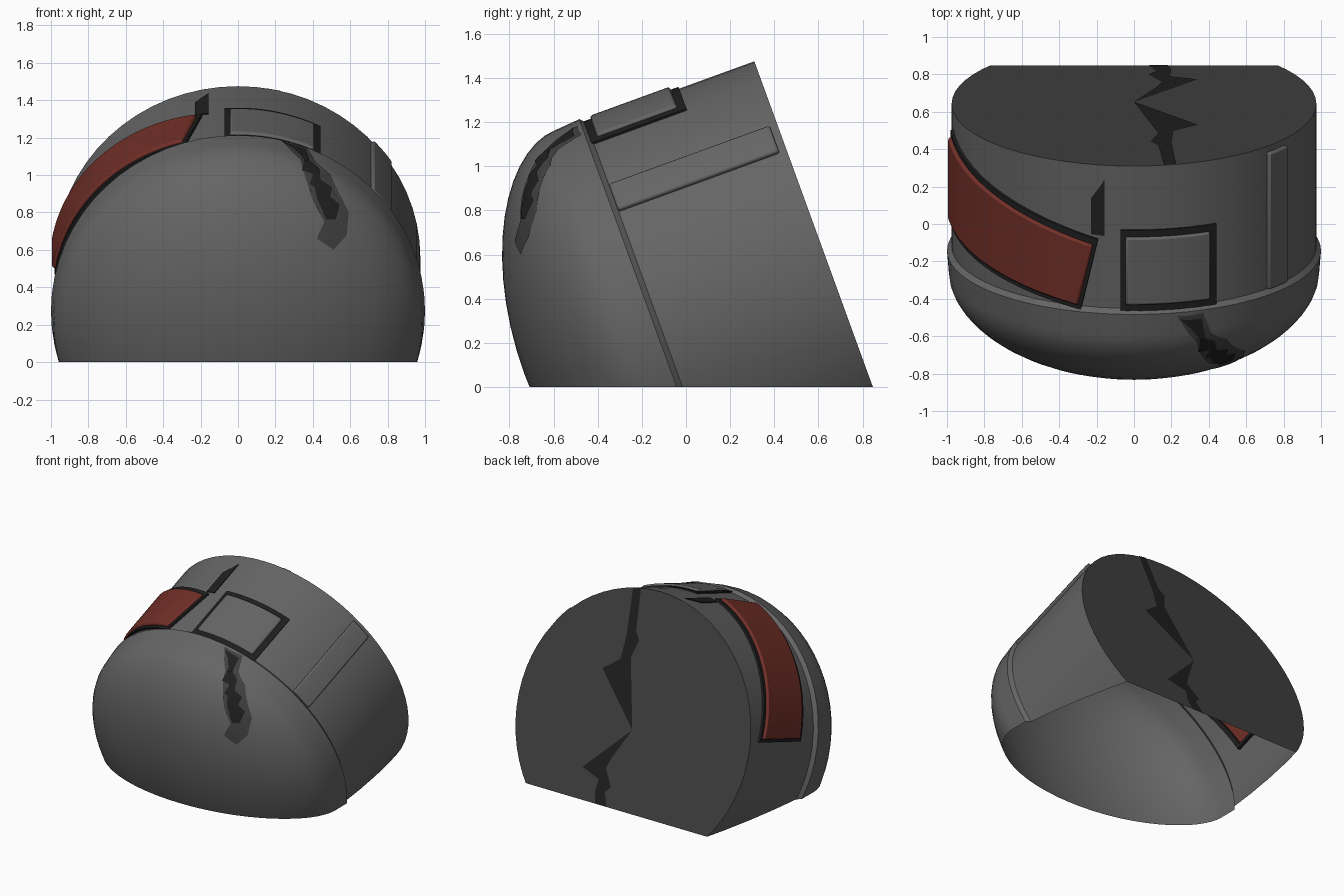
import bpy, bmesh
from math import sin, cos, radians, pi
from mathutils import Vector
from mathutils.bvhtree import BVHTree

cube = bpy.data.objects.get("Cube")
if cube:
    bpy.data.objects.remove(cube)


def material(name, rgb):
    m = bpy.data.materials.new(name)
    m.use_nodes = True
    m.diffuse_color = (*rgb, 1)
    m.node_tree.nodes["Principled BSDF"].inputs["Base Color"].default_value = (*rgb, 1)
    return m


GREY = material("mid grey", (0.13, 0.13, 0.13))
DARK = material("dark grey", (0.052, 0.052, 0.052))
BLACK = material("near black", (0.014, 0.014, 0.014))
RED = material("dull red", (0.17, 0.029, 0.021))

R = 0.975                       # barrel radius
TILT = radians(20)
BACK = Vector((0, 0.643, 0.559))  # centre of the back disc


def place(deg, s, r):
    """Point at an angle from the top, distance s forward of the back disc, radius r."""
    a = radians(deg)
    v = r * cos(a)
    return BACK + Vector((r * sin(a), -s * cos(TILT) - v * sin(TILT),
                          -s * sin(TILT) + v * cos(TILT)))


def finish(bm, name, mat, bevel=0, smooth=True):
    me = bpy.data.meshes.new(name)
    bm.to_mesh(me)
    bm.free()
    ob = bpy.data.objects.new(name, me)
    bpy.context.collection.objects.link(ob)
    me.materials.append(mat)
    if bevel:
        mod = ob.modifiers.new("soft_edges", "BEVEL")
        mod.width, mod.segments, mod.limit_method = bevel, 2, "ANGLE"
        mod.angle_limit = radians(40)
    if smooth:
        bpy.ops.object.select_all(action="DESELECT")
        ob.select_set(True)
        bpy.context.view_layer.objects.active = ob
        bpy.ops.object.shade_smooth_by_angle(angle=radians(35))
    return ob


def cut_at_ground(bm):
    bmesh.ops.bisect_plane(bm, geom=bm.verts[:] + bm.edges[:] + bm.faces[:],
                           plane_co=(0, 0, 0), plane_no=(0, 0, -1), clear_outer=True)


def curved_slab(name, corners, r0, r1, mat, bevel=0, n=20):
    """Slab wrapped on the barrel; corners are (angle, s): start back/front, end front/back."""
    a, b, c, d = [Vector(p) for p in corners]
    bm = bmesh.new()
    rings = []
    for i in range(n + 1):
        back, front = a.lerp(d, i / n), b.lerp(c, i / n)
        rings.append([bm.verts.new(place(p[0], p[1], r)) for p, r in
                      ((back, r0), (front, r0), (front, r1), (back, r1))])
    for p, q in zip(rings, rings[1:]):
        for k in range(4):
            bm.faces.new((p[k], p[(k + 1) % 4], q[(k + 1) % 4], q[k]))
    bm.faces.new(rings[0])
    bm.faces.new(rings[-1][::-1])
    bmesh.ops.recalc_face_normals(bm, faces=bm.faces)
    return finish(bm, name, mat, bevel)


def frame(name, outer, inner, r0, r1):
    """Four slabs forming a border between two quads."""
    for i, side in enumerate(("start", "front", "end", "back")):
        j = (i + 1) % 4
        curved_slab(f"{name}_{side}", (outer[i], inner[i], inner[j], outer[j]), r0, r1, BLACK)


# Shell: barrel, raised rim and shallow dome, open below
SEG = 64
profile = [(0, R), (0.81, R), (0.835, 1.0), (0.96, 0.99)]
for i in range(1, 15):
    t = i / 14 * pi / 2
    profile.append((0.96 + 0.503 * sin(t) ** 1.1, 0.99 * cos(t)))
bm = bmesh.new()
rings = [[bm.verts.new(place(360 * k / SEG, s, max(r, 0))) for k in range(SEG)] for s, r in profile]
for p, q in zip(rings, rings[1:]):
    for k in range(SEG):
        bm.faces.new((p[k], q[k], q[(k + 1) % SEG], p[(k + 1) % SEG]))
bmesh.ops.remove_doubles(bm, verts=bm.verts, dist=0.0005)
cut_at_ground(bm)
bmesh.ops.recalc_face_normals(bm, faces=bm.faces)
top = max(bm.faces, key=lambda f: f.calc_center_median().z)
if top.normal.z < 0:
    bmesh.ops.reverse_faces(bm, faces=bm.faces)
shell_tree = BVHTree.FromBMesh(bm)
finish(bm, "shell", GREY)

# Back disc
bm = bmesh.new()
bm.faces.new([bm.verts.new(place(-360 * k / SEG, 0, R)) for k in range(SEG)])
cut_at_ground(bm)
bm.normal_update()
if bm.faces[:][0].normal.y < 0:
    bmesh.ops.reverse_faces(bm, faces=bm.faces)
finish(bm, "back_disc", DARK, smooth=False)


# Cracks on the back disc, as (x, height along the disc)
def disc_crack(name, points):
    bm = bmesh.new()
    up = Vector((0, -sin(TILT), cos(TILT)))
    out = Vector((0, cos(TILT), sin(TILT)))
    f = bm.faces.new([bm.verts.new(BACK + Vector((x, 0, 0)) + up * v + out * 0.004)
                      for x, v in points])
    f.normal_update()
    if f.normal.y < 0:
        f.normal_flip()
    bmesh.ops.triangulate(bm, faces=bm.faces[:])
    finish(bm, name, BLACK, smooth=False)


disc_crack("back_crack_upper", [(0, -.02), (.34, .34), (.21, .44), (.2, .62), (.225, .948),
                                (.16, .96), (.13, .66), (.09, .6), (.13, .47)])
disc_crack("back_crack_lower", [(0, -.02), (.34, -.37), (.19, -.42), (.2, -.52), (.18, -.594),
                                (.08, -.594), (.12, -.5), (.08, -.45), (.15, -.33), (.12, -.25)])


# Crack on the dome: flat outlines draped onto the shell
def dome_crack(name, points, lift, mat):
    bm = bmesh.new()
    bm.faces.new([bm.verts.new((x, -2, z)) for x, z in points])
    bmesh.ops.triangulate(bm, faces=bm.faces[:])
    bmesh.ops.subdivide_edges(bm, edges=bm.edges[:], cuts=5, use_grid_fill=True)
    for v in bm.verts:
        hit, normal, _, _ = shell_tree.ray_cast(v.co, Vector((0, 1, 0)))
        if hit is None:
            hit, normal, _, _ = shell_tree.find_nearest(Vector((v.co.x, -0.48, v.co.z)))
        v.co = hit + normal * lift
    bmesh.ops.recalc_face_normals(bm, faces=bm.faces)
    bm.normal_update()
    if sum(f.normal.y for f in bm.faces) > 0:
        bmesh.ops.reverse_faces(bm, faces=bm.faces)
    finish(bm, name, mat, smooth=False)


dome_crack("dome_crack_edge", [(.23, 1.18), (.37, 1.14), (.41, 1.07), (.49, 1.0), (.54, .9),
                               (.59, .8), (.58, .68), (.51, .6), (.42, .66), (.46, .75),
                               (.4, .86), (.37, .95), (.33, 1.08), (.29, 1.13)], 0.005, DARK)
dome_crack("dome_crack_core", [(.24, 1.17), (.36, 1.13), (.38, 1.07), (.43, 1.03), (.44, .97),
                               (.5, .93), (.49, .88), (.54, .84), (.52, .76), (.47, .76),
                               (.47, .82), (.42, .87), (.44, .91), (.38, .95), (.4, 1.0),
                               (.34, 1.02), (.36, 1.07), (.3, 1.13)], 0.009, BLACK)

# Square hatch on top with its dark border
hatch = [(-2.6, .4), (-2.6, .785), (24.3, .785), (24.3, .4)]
frame("hatch_border", [(-4.2, .362), (-4.2, .822), (26.6, .822), (26.6, .362)], hatch, 0.955, 0.984)
curved_slab("hatch", hatch, 0.96, 0.998, GREY, 0.012)

# Red side panel with its dark border
panel = [(-12.8, .45), (-17.5, .8), (-81, .6), (-81, .13)]
frame("red_panel_border", [(-11.3, .42), (-16.8, .825), (-82.3, .63), (-82.3, .1)],
      panel, 0.95, 0.99)
curved_slab("red_panel", panel, 0.96, 1.008, RED, 0.012, 28)

# Raised rib on the other side, and a dark sliver beside the hatch
curved_slab("side_rib", [(46.8, .035), (46.8, .81), (56, .81), (56, .035)],
            0.95, 0.996, GREY, 0.01, 6)
curved_slab("dark_sliver", [(-13.5, .19), (-13.5, .395), (-9.3, .4), (-9.3, .085)],
            0.972, 0.98, BLACK, 0, 4)
